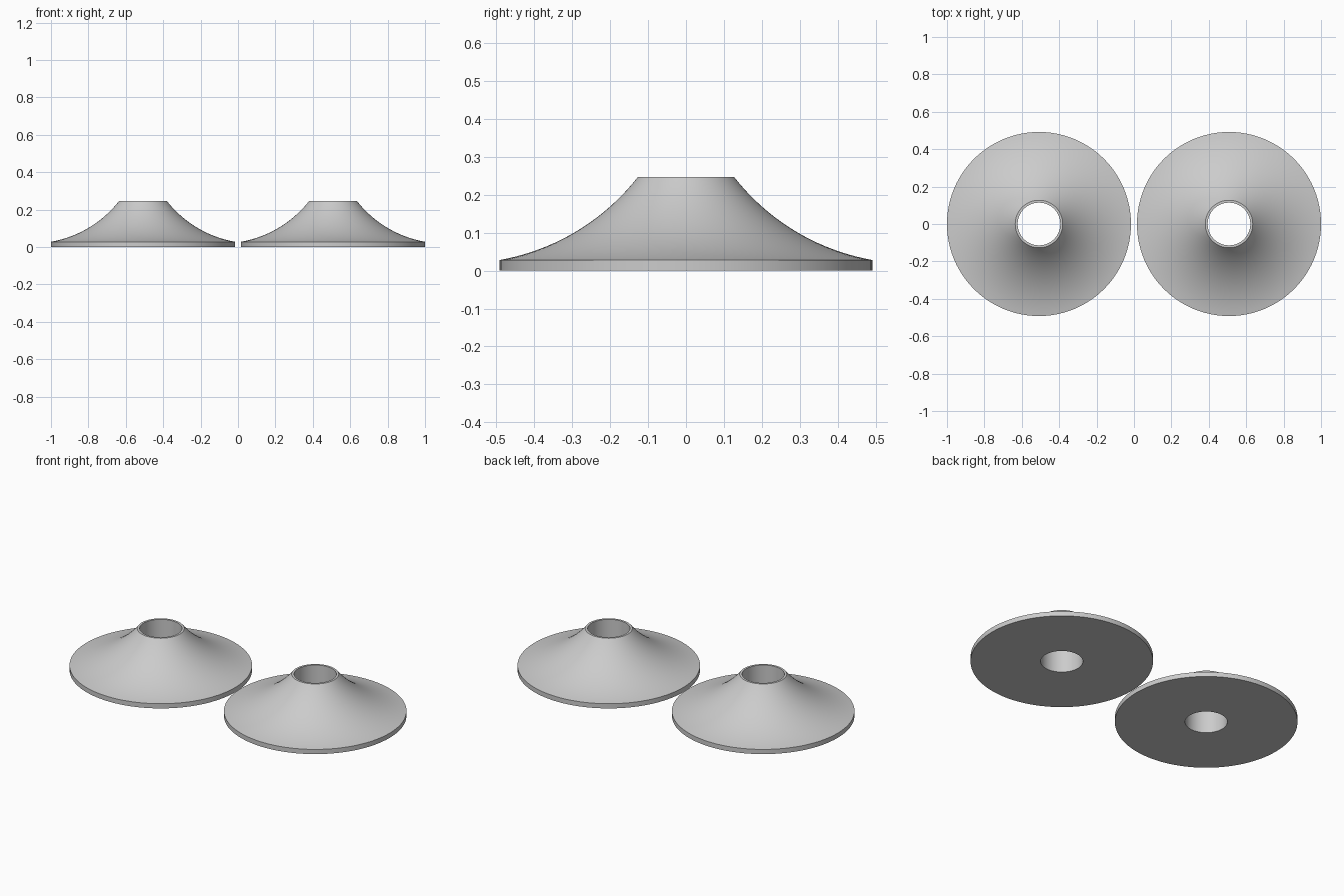
import bpy, bmesh, math
from mathutils import Vector

cube = bpy.data.objects.get("Cube")
if cube:
    bpy.data.objects.remove(cube, do_unlink=True)

SEGMENTS = 96
BASE_R, TOP_R, BORE_R = 0.492, 0.127, 0.114
RIM_Z, TOP_Z = 0.028, 0.247
CENTRE_X = 0.508

grey = bpy.data.materials.new("plain grey")
grey.use_nodes = True
colour = (0.6, 0.6, 0.6, 1)
grey.diffuse_color = colour
grey.node_tree.nodes["Principled BSDF"].inputs["Base Color"].default_value = colour


def flare(start, end, half_angle, steps):
    """Concave circular arc between two (radius, height) points."""
    a, b = Vector(start), Vector(end)
    chord = b - a
    normal = Vector((-chord.y, chord.x)).normalized()
    radius = chord.length / 2 / math.sin(half_angle)
    centre = (a + b) / 2 + normal * radius * math.cos(half_angle)
    mid = math.atan2(-normal.y, -normal.x)
    return [(centre.x + radius * math.cos(mid + t), centre.y + radius * math.sin(mid + t))
            for t in (half_angle * (2 * i / steps - 1) for i in range(steps + 1))]


def lathe(name, profile, x):
    """Revolve a closed (radius, height) profile around a vertical axis."""
    bm = bmesh.new()
    rings = []
    for i in range(SEGMENTS):
        a = math.tau * i / SEGMENTS
        rings.append([bm.verts.new((r * math.cos(a), r * math.sin(a), z)) for r, z in profile])
    n = len(profile)
    for i in range(SEGMENTS):
        p, q = rings[i], rings[(i + 1) % SEGMENTS]
        for j in range(n):
            k = (j + 1) % n
            bm.faces.new((p[j], q[j], q[k], p[k]))
    bmesh.ops.recalc_face_normals(bm, faces=bm.faces)
    mesh = bpy.data.meshes.new(name)
    bm.to_mesh(mesh)
    bm.free()
    mesh.materials.append(grey)
    obj = bpy.data.objects.new(name, mesh)
    obj.location.x = x
    bpy.context.collection.objects.link(obj)
    bpy.ops.object.select_all(action='DESELECT')
    obj.select_set(True)
    bpy.context.view_layer.objects.active = obj
    bpy.ops.object.shade_smooth_by_angle(angle=math.radians(30))


# Bore, flat base and rim, then the flared side up to the narrow lip
section = [(BORE_R, TOP_Z), (BORE_R, 0), (BASE_R, 0)]
section += reversed(flare((TOP_R, TOP_Z), (BASE_R, RIM_Z), math.radians(21), 20))

for side, sign in (("left", 1), ("right", -1)):
    lathe(side + "_flared_cone", section, sign * CENTRE_X)
